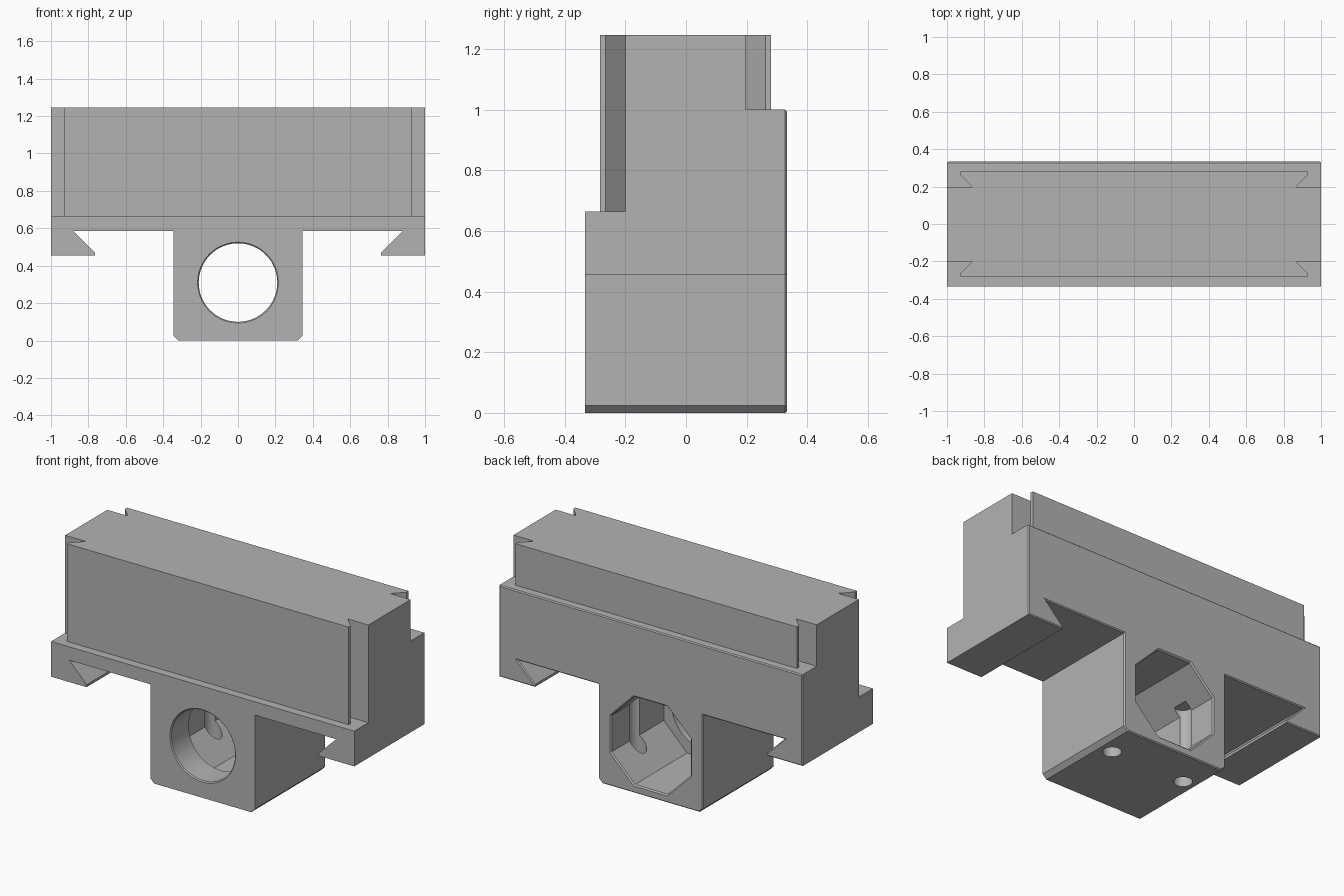
import bpy, bmesh, math
from mathutils import Matrix, Vector

cube = bpy.data.objects.get("Cube")
if cube:
    bpy.data.objects.remove(cube, do_unlink=True)

grey = bpy.data.materials.new("plain grey")
grey.use_nodes = True
GREY = (0.45, 0.45, 0.45, 1)
grey.diffuse_color = GREY
grey.node_tree.nodes["Principled BSDF"].inputs["Base Color"].default_value = GREY

HALF = 0.333          # half the depth of the body
BORE_Z = 0.31         # height of the bore axis
OCT = 0.262 / math.cos(math.pi / 8)


def make_object(name, bm):
    bmesh.ops.recalc_face_normals(bm, faces=bm.faces)
    mesh = bpy.data.meshes.new(name)
    bm.to_mesh(mesh)
    bm.free()
    mesh.materials.append(grey)
    obj = bpy.data.objects.new(name, mesh)
    bpy.context.collection.objects.link(obj)
    return obj


def prism(name, points, direction, back_chamfer=0):
    """Extrude a closed outline; optionally chamfer the rim of its far end."""
    bm = bmesh.new()
    face = bm.faces.new([bm.verts.new(p) for p in points])
    ext = bmesh.ops.extrude_face_region(bm, geom=[face])["geom"]
    bmesh.ops.translate(bm, vec=direction,
                        verts=[v for v in ext if isinstance(v, bmesh.types.BMVert)])
    if back_chamfer:
        end = next(f for f in ext if isinstance(f, bmesh.types.BMFace))
        bmesh.ops.bevel(bm, geom=list(end.edges), offset=back_chamfer,
                        segments=1, affect='EDGES')
    return make_object(name, bm)


def cylinder(name, sides, r1, r2, start, end, turn=0):
    """Cylinder or cone between two points."""
    start, end = Vector(start), Vector(end)
    axis = end - start
    rot = axis.to_track_quat('Z', 'Y').to_matrix().to_4x4()
    bm = bmesh.new()
    bmesh.ops.create_cone(bm, cap_ends=True, segments=sides, radius1=r1, radius2=r2,
                          depth=axis.length,
                          matrix=Matrix.Translation((start + end) / 2) @ rot
                          @ Matrix.Rotation(turn, 4, 'Z'))
    return make_object(name, bm)


def combine(target, other, operation):
    mod = target.modifiers.new(operation.lower(), 'BOOLEAN')
    mod.object, mod.operation, mod.solver = other, operation, 'EXACT'
    bpy.context.view_layer.update()
    mesh = bpy.data.meshes.new_from_object(
        target.evaluated_get(bpy.context.evaluated_depsgraph_get()))
    target.modifiers.clear()
    target.data = mesh
    bpy.data.objects.remove(other, do_unlink=True)


def mirrored(half):
    """Close a half outline by mirroring it across the first axis."""
    return half + [(-a, b) for a, b in reversed(half)]


# Lower body: dovetail jaws and the hanging block in one outline
lower = mirrored([(0.32, 0), (0.345, 0.025), (0.345, 0.585), (0.88, 0.585),
                  (0.765, 0.47), (0.765, 0.455), (1, 0.455), (1, 1.0)])
body = prism("clamp_body", [(x, -HALF, z) for x, z in lower], (0, 2 * HALF, 0), 0.006)

# Front ledge
ledge = [(-1.2, -0.5), (1.2, -0.5), (1.2, -0.1), (-1.2, -0.1)]
combine(body, prism("ledge_cutter", [(x, y, 0.665) for x, y in ledge], (0, 0, 1)),
        'DIFFERENCE')

# Upper core with a dovetail rail on the front and the back
upper = mirrored([(0.928, -0.283), (0.928, -0.265), (0.865, -0.2), (1, -0.2),
                  (1, 0.197), (0.865, 0.197), (0.928, 0.262), (0.928, 0.281)])
combine(body, prism("rail_core", [(x, y, 0.62) for x, y in upper], (0, 0, 0.627)),
        'UNION')

# Round bore at the front, octagonal pocket behind it, both with chamfered mouths
flat = math.pi / 8
for name, sides, r1, r2, y1, y2, turn in [
        ("bore", 64, 0.21, 0.21, -0.4, -0.1, 0),
        ("bore_mouth", 64, 0.218, 0.208, -HALF - 0.002, -HALF + 0.008, 0),
        ("pocket", 8, OCT, OCT, -0.165, 0.4, flat),
        ("pocket_mouth", 8, OCT - 0.002, OCT + 0.01, HALF - 0.01, HALF + 0.002, flat)]:
    combine(body, cylinder(name, sides, r1, r2, (0, y1, BORE_Z), (0, y2, BORE_Z), turn),
            'DIFFERENCE')

# Two upright pin holes that graze the pocket walls
for side in (-1, 1):
    combine(body, cylinder("pin_hole", 32, 0.05, 0.05, (side * 0.243, 0.11, -0.1),
                           (side * 0.243, 0.11, 0.46)), 'DIFFERENCE')

# Smooth bores, crisp edges
bpy.ops.object.select_all(action='DESELECT')
body.select_set(True)
bpy.context.view_layer.objects.active = body
bpy.ops.object.shade_smooth_by_angle(angle=math.radians(25))
